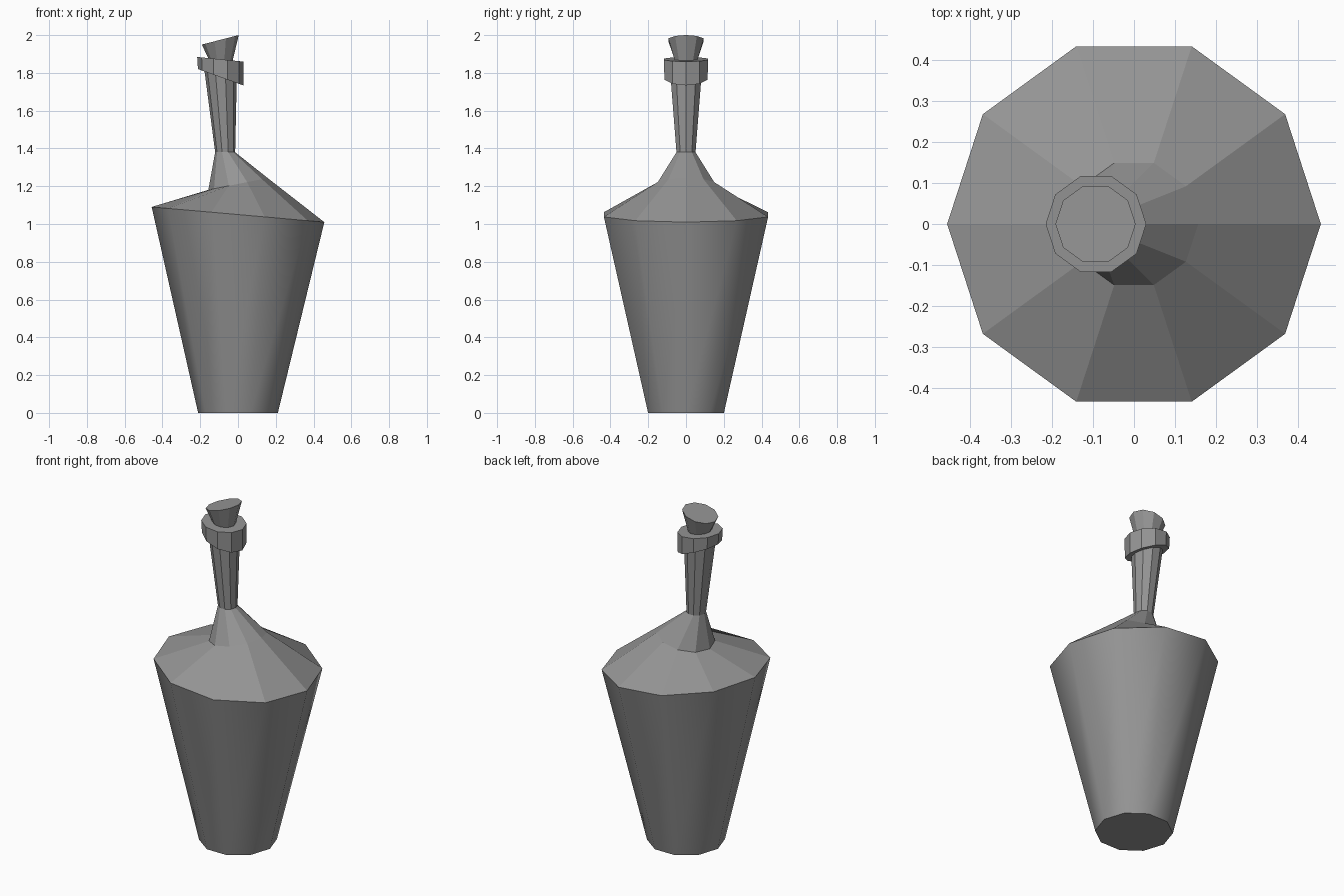
import bpy, bmesh
from math import sin, cos, tau

if "Cube" in bpy.data.objects:
    bpy.data.objects.remove(bpy.data.objects["Cube"])

SIDES = 10

grey = bpy.data.materials.new("dark_grey")
grey.diffuse_color = (0.3, 0.3, 0.3, 1)
grey.use_nodes = True
grey.node_tree.nodes["Principled BSDF"].inputs["Base Color"].default_value = grey.diffuse_color


def loft(name, rings, smooth_bands=0):
    """Each ring: centre x, centre z, radius, slope (dz/dx)."""
    bm = bmesh.new()
    loops = []
    for cx, cz, r, slope in rings:
        loop = []
        for i in range(SIDES):
            a = tau * i / SIDES
            loop.append(bm.verts.new((cx + r * cos(a), r * sin(a), cz + slope * r * cos(a))))
        loops.append(loop)
    for band, (lo, hi) in enumerate(zip(loops, loops[1:])):
        for i in range(SIDES):
            j = (i + 1) % SIDES
            face = bm.faces.new((lo[i], lo[j], hi[j], hi[i]))
            face.smooth = band < smooth_bands
    bm.faces.new(loops[0][::-1])
    bm.faces.new(loops[-1])
    bmesh.ops.recalc_face_normals(bm, faces=bm.faces)
    mesh = bpy.data.meshes.new(name)
    bm.to_mesh(mesh)
    bm.free()
    mesh.materials.append(grey)
    ob = bpy.data.objects.new(name, mesh)
    bpy.context.collection.objects.link(ob)
    return ob


# Smooth body, then faceted crooked shoulder, neck and lip
loft("bottle", [
    (0.0, 0.0, 0.211, 0.0),
    (0.0, 1.05, 0.457, -0.088),
    (0.0, 1.212, 0.157, 0.2),
    (-0.068, 1.38, 0.053, 0.0),
    (-0.092, 1.777, 0.085, -0.36),
    (-0.092, 1.777, 0.12, -0.36),
    (-0.093, 1.872, 0.123, -0.1),
], smooth_bands=1)

# Flared stopper with slanted top
loft("stopper", [
    (-0.092, 1.868, 0.063, -0.1),
    (-0.094, 1.975, 0.098, 0.258),
])
